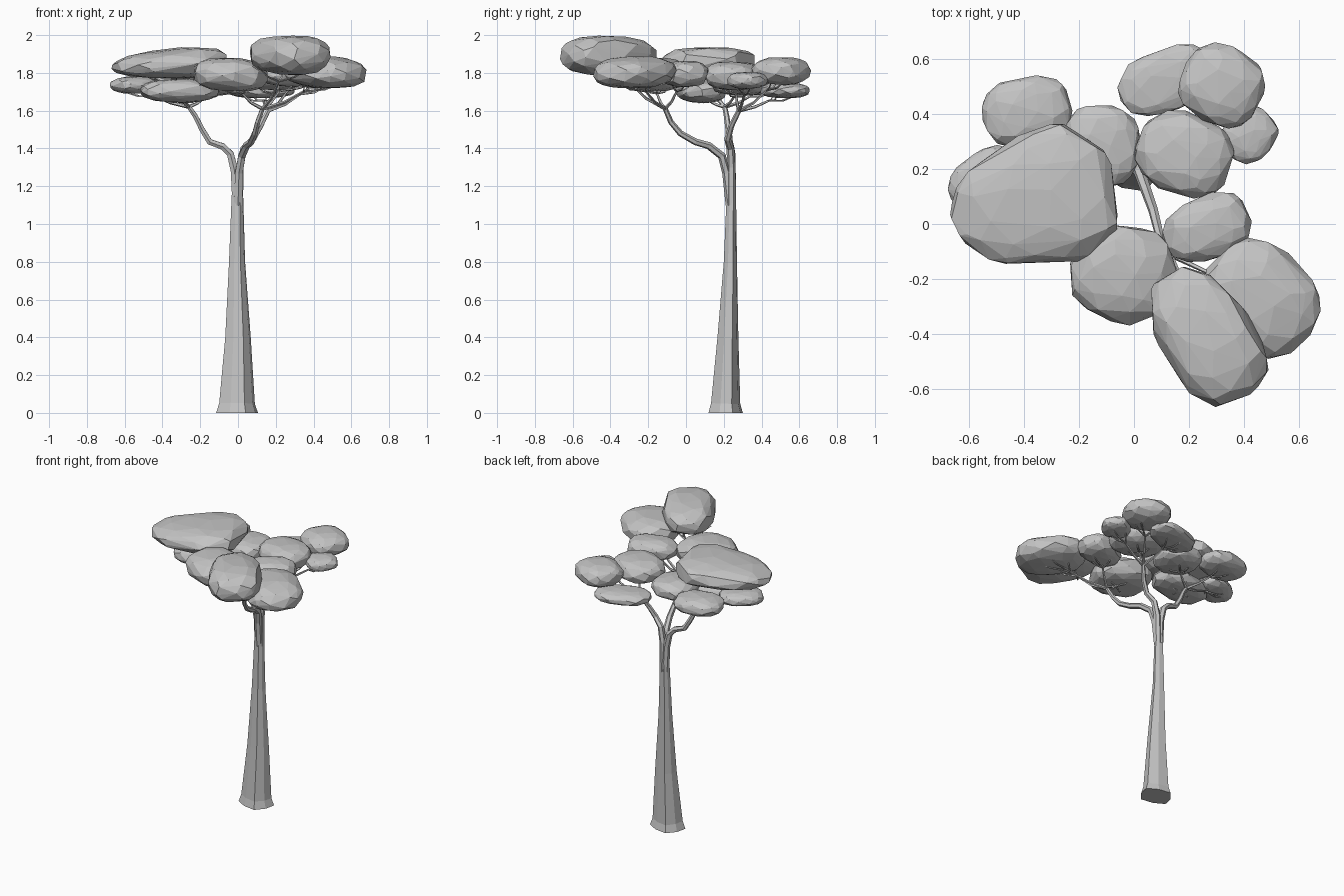
import bpy, bmesh, math, random
from mathutils import Vector

random.seed(4)
default_cube = bpy.data.objects.get("Cube")
if default_cube:
    bpy.data.objects.remove(default_cube, do_unlink=True)

# One plain material for the whole tree
GREY = (0.55, 0.55, 0.55, 1)
material = bpy.data.materials.new("plain grey")
material.use_nodes = True
material.diffuse_color = GREY
shader = next(n for n in material.node_tree.nodes if n.type == "BSDF_PRINCIPLED")
shader.inputs["Base Color"].default_value = GREY


def finish(bm, name):
    bmesh.ops.recalc_face_normals(bm, faces=bm.faces)
    mesh = bpy.data.meshes.new(name)
    bm.to_mesh(mesh)
    bm.free()
    mesh.materials.append(material)
    obj = bpy.data.objects.new(name, mesh)
    bpy.context.collection.objects.link(obj)
    return obj


def add_tube(bm, path, radii, sides, squash=1.0, flute=0.0):
    """Loft closed rings along a path, optionally fluted and flattened."""
    points = [Vector(p) for p in path]
    last = len(points) - 1
    rings = []
    for i, (point, radius) in enumerate(zip(points, radii)):
        tangent = points[min(i + 1, last)] - points[max(i - 1, 0)]
        turn = Vector((0, 0, 1)).rotation_difference(tangent)
        if i == 0 and point.z == 0:
            turn.identity()
        ring = []
        for k in range(sides):
            a = math.tau * (k + 0.5) / sides
            r = radius * (1 - flute * (k % 2))
            offset = Vector((r * math.cos(a), r * squash * math.sin(a), 0))
            ring.append(bm.verts.new(point + turn @ offset))
        rings.append(ring)
    for low, high in zip(rings, rings[1:]):
        for k in range(sides):
            n = (k + 1) % sides
            bm.faces.new((low[k], low[n], high[n], high[k]))
    bm.faces.new(rings[0][::-1])
    bm.faces.new(rings[-1])


# Trunk with a flared, fluted foot
bm = bmesh.new()
add_tube(bm,
         [(-.005, .21, 0), (-.005, .21, .05), (0, .222, .4), (-.005, .235, .8),
          (-.003, .24, 1.15), (0, .235, 1.28)],
         [.12, .102, .073, .046, .033, .022], sides=8, squash=.82, flute=.14)
finish(bm, "trunk")

# Main branches leaving the fork
branches = {
    "right_branch": [(-.008, .24, 1.1), (-.018, .24, 1.28), (-.04, .24, 1.37),
                     (-.08, .235, 1.41), (-.15, .23, 1.435), (-.19, .225, 1.5),
                     (-.225, .215, 1.57), (-.26, .205, 1.62)],
    "front_branch": [(0, .235, 1.1), (.005, .215, 1.27), (.02, .19, 1.36),
                     (.045, .12, 1.415), (.07, .05, 1.435), (.09, -.03, 1.48),
                     (.105, -.08, 1.54), (.13, -.11, 1.61)],
    "left_branch": [(.005, .24, 1.1), (.01, .24, 1.3), (.03, .235, 1.4),
                    (.08, .22, 1.45), (.12, .24, 1.52), (.16, .28, 1.6)],
}
for name, path in branches.items():
    bm = bmesh.new()
    radii = [.025 - .012 * i / (len(path) - 1) for i in range(len(path))]
    add_tube(bm, path, radii, sides=6)
    finish(bm, name)
tips = [Vector(path[-1]) for path in branches.values()]


def crown(name, centre, size, turn=0, taper=0.0, slope=0.0):
    """Faceted leaf cushion: the hull of scattered points on a boxy ellipsoid."""
    bm = bmesh.new()
    count = 72
    angle = math.radians(turn)
    for i in range(count):
        h = 1 - 2 * (i + .5) / count
        a = i * math.pi * (3 - math.sqrt(5)) + random.uniform(-.25, .25)
        ring = math.sqrt(1 - h * h)
        raw = (ring * math.cos(a), ring * math.sin(a), h)
        u, v, w = (math.copysign(abs(c) ** .8, c) for c in raw)
        swell = (1 + taper * u) * random.uniform(.97, 1.03)
        x, y = u * size[0], v * size[1] * swell
        bm.verts.new((centre[0] + x * math.cos(angle) - y * math.sin(angle),
                      centre[1] + x * math.sin(angle) + y * math.cos(angle),
                      centre[2] + w * size[2] * swell + slope * u))
    hull = bmesh.ops.convex_hull(bm, input=bm.verts)
    loose = [v for v in hull["geom_interior"] if isinstance(v, bmesh.types.BMVert)]
    bmesh.ops.delete(bm, geom=loose, context="VERTS")
    finish(bm, name)
    add_twigs(name.replace("crown", "twigs"), Vector(centre), size)


def add_twigs(name, centre, size):
    """A limb from the nearest branch tip, dividing under its cushion."""
    bm = bmesh.new()
    tip = min(tips, key=lambda t: (t - centre).length)
    under = centre - Vector((0, 0, size[2] * .6))
    knee = tip.lerp(under, .35)
    knee.z = tip.z + (under.z - tip.z) * .25
    split = tip.lerp(under, .65)
    add_tube(bm, [tip, knee, split], [.011, .008, .006], sides=5)
    for k in range(4):
        a = math.tau * k / 4 + random.random()
        spread = Vector((size[0] * math.cos(a), size[1] * math.sin(a), 0)) * .6
        end = under + spread
        middle = split.lerp(end, .5) - Vector((0, 0, .015))
        add_tube(bm, [split, middle, end], [.006, .005, .003], sides=4)
    finish(bm, name)


# Leaf cushions, front to back
crown("front_top_crown", (.262, -.405, 1.895), (.27, .172, .104), -57, .12, -.005)
crown("front_left_crown", (.465, -.27, 1.803), (.225, .185, .085), -45, 0, -.01)
crown("front_middle_crown", (-.04, -.178, 1.79), (.195, .18, .09), -18, 0, -.01)
crown("middle_left_crown", (.265, -.015, 1.795), (.165, .115, .07), 20, .1)
crown("large_right_crown", (-.365, .085, 1.848), (.31, .24, .08), 17, .24, .018)
crown("lower_right_crown", (-.31, .08, 1.705), (.21, .13, .064), 8)
crown("outer_right_crown", (-.54, .16, 1.735), (.145, .105, .046), 35)
crown("back_right_crown", (-.39, .41, 1.742), (.165, .127, .06), 10)
crown("back_middle_crown", (-.12, .285, 1.745), (.145, .15, .065))
crown("middle_crown", (.185, .255, 1.785), (.18, .15, .076), -20)
crown("outer_left_crown", (.42, .325, 1.76), (.105, .095, .045), 50)
crown("back_low_crown", (.12, .525, 1.707), (.185, .115, .042), 20)
crown("back_left_crown", (.32, .505, 1.81), (.155, .145, .074), -30)
